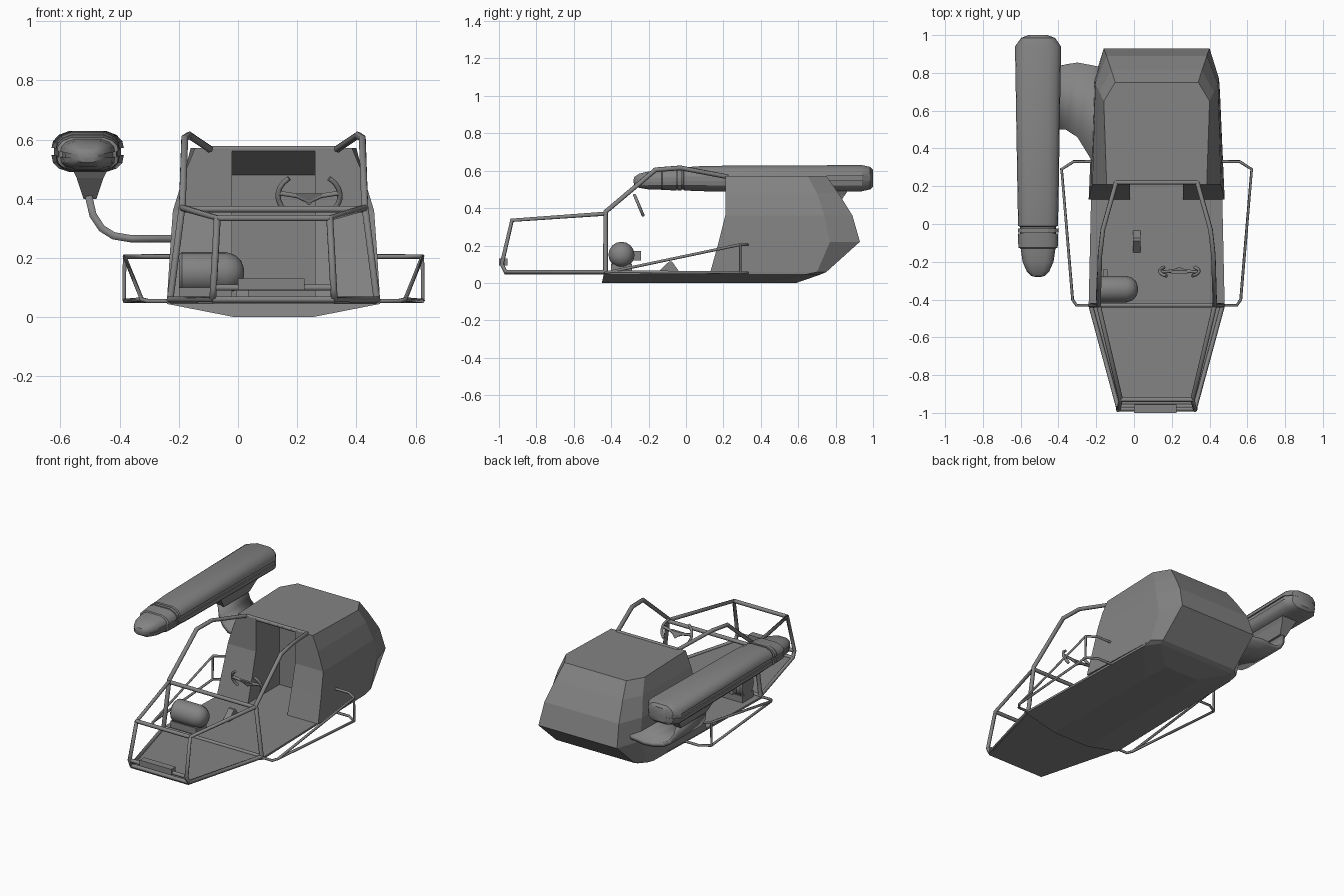
import bpy, bmesh, math
from mathutils import Vector, Matrix

if "Cube" in bpy.data.objects:
    bpy.data.objects.remove(bpy.data.objects["Cube"])

GREY = (0.23, 0.23, 0.23, 1)
mat = bpy.data.materials.new("mid grey")
mat.use_nodes = True
mat.diffuse_color = GREY
mat.node_tree.nodes["Principled BSDF"].inputs["Base Color"].default_value = GREY
CX = 0.12  # centre line of the hull


def add(name, mesh):
    ob = bpy.data.objects.new(name, mesh)
    bpy.context.scene.collection.objects.link(ob)
    mesh.materials.clear()
    mesh.materials.append(mat)
    return ob


def finish(name, bm):
    bmesh.ops.recalc_face_normals(bm, faces=bm.faces)
    mesh = bpy.data.meshes.new(name)
    bm.to_mesh(mesh)
    bm.free()
    return add(name, mesh)


def loft(name, rings, cap_step=None):
    """Skin closed rings; cap_step keeps only the first n points in the last cap."""
    bm = bmesh.new()
    rows = [[bm.verts.new(p) for p in ring] for ring in rings]
    for a, b in zip(rows, rows[1:]):
        for i in range(len(a)):
            j = (i + 1) % len(a)
            bm.faces.new((a[i], a[j], b[j], b[i]))
    bm.faces.new(rows[0])
    bm.faces.new(rows[-1][:cap_step])
    return finish(name, bm)


def box(name, lo, hi):
    ring = lambda z: [(lo[0], lo[1], z), (hi[0], lo[1], z), (hi[0], hi[1], z), (lo[0], hi[1], z)]
    return loft(name, [ring(lo[2]), ring(hi[2])])


def tube(name, points, r=0.011, closed=False):
    cu = bpy.data.curves.new(name, 'CURVE')
    cu.dimensions = '3D'
    cu.bevel_depth, cu.bevel_resolution, cu.use_fill_caps = r, 1, True
    sp = cu.splines.new('POLY')
    sp.points.add(len(points) - 1)
    for p, co in zip(sp.points, points):
        p.co = (*co, 1)
    sp.use_cyclic_u = closed
    tmp = bpy.data.objects.new(name, cu)
    mesh = bpy.data.meshes.new_from_object(tmp)
    bpy.data.objects.remove(tmp)
    return add(name, mesh)


# Lower hull pan and tapered nose floor
def pan(z, y0, w0, y1, w1, y2, w2):
    return [(CX + w0, y0, z), (CX + w1, y1, z), (CX + w2, y2, z),
            (CX - w2, y2, z), (CX - w1, y1, z), (CX - w0, y0, z)]


loft("hull_pan", [pan(0, -0.45, 0.13, 0.4, 0.13, 0.59, 0.12),
                  pan(0.045, -0.44, 0.36, 0.64, 0.335, 0.72, 0.28),
                  pan(0.058, -0.43, 0.36, 0.7, 0.335, 0.75, 0.28)])
nose = lambda z: [(CX - 0.35, -0.43, z), (CX + 0.35, -0.43, z), (CX + 0.205, -0.97, z), (CX - 0.205, -0.97, z)]
loft("nose_floor", [nose(0.045), nose(0.06)])

# Rear cabin with doorway alcove: z, front y, width, corner y, width, rear y, width, alcove y
DOOR = 0.14
levels = [(0.058, 0.13, 0.36, 0.7, 0.335, 0.75, 0.28, 0.45),
          (0.22, 0.175, 0.35, 0.77, 0.33, 0.93, 0.28, 0.45),
          (0.36, 0.21, 0.34, 0.74, 0.325, 0.89, 0.265, 0.45),
          (0.48, 0.21, 0.303, 0.7, 0.303, 0.815, 0.24, 0.45),
          (0.572, 0.21, 0.265, 0.65, 0.28, 0.75, 0.22, 0.212)]
rings = []
for z, y0, w0, y1, w1, y2, w2, back in levels:
    alcove = [(CX - DOOR, y0, z), (CX - DOOR, back, z), (CX + DOOR, back, z), (CX + DOOR, y0, z)]
    rings.append(pan(z, y0, w0, y1, w1, y2, w2) + alcove)
loft("cabin_shell", rings, 6)

# Mirrored frame tubes and side guard rails
for side, s in (("left", 1), ("right", -1)):
    P = lambda w, y, z: (CX + s * w, y, z)
    tube(side + "_nose_frame", [P(0.35, -0.43, 0.06), P(0.205, -0.965, 0.06), P(0.203, -0.985, 0.1),
                                P(0.19, -0.93, 0.335), P(0.308, -0.43, 0.37)], 0.012)
    tube(side + "_door_post", [P(0.35, -0.43, 0.055), P(0.308, -0.43, 0.38), P(0.3, -0.163, 0.605),
                               P(0.285, -0.03, 0.615), P(0.215, 0.22, 0.568)], 0.013)
    for n, z in (("lower", 0.055), ("upper", 0.205)):
        tube(f"{side}_{n}_guard", [P(0.34, -0.43, 0.055), P(0.425, -0.43, 0.055), P(0.445, -0.4, 0.06),
                                   P(0.503, 0.29, z), P(0.44, 0.33, z), P(0.32, 0.33, z)], 0.008)
    tube(side + "_guard_strut", [P(0.505, 0.29, 0.055), P(0.503, 0.29, 0.205)], 0.007)

# Cross bars: half width, y, z
for name, w, y, z in (("dash_bar", 0.308, -0.43, 0.365), ("sill_bar", 0.35, -0.43, 0.06),
                      ("nose_top_bar", 0.19, -0.93, 0.335), ("nose_low_bar", 0.203, -0.98, 0.1),
                      ("nose_sill_bar", 0.205, -0.965, 0.06), ("roof_bar", 0.215, 0.22, 0.568)):
    tube(name, [(CX - w, y, z), (CX + w, y, z)], 0.012)
box("nose_plate", (0.0, -1.0, 0.092), (0.225, -0.955, 0.13))

# Canister with a domed end lying across the floor
dome = [(-0.2, 0.06), (-0.19, 0.07), (-0.04, 0.07), (-0.01, 0.06), (0.01, 0.042), (0.02, 0.015)]
loft("canister", [[(x, -0.345 + r * math.cos(a), 0.15 + r * math.sin(a))
                   for a in [k * math.tau / 16 for k in range(16)]] for x, r in dome])
box("canister_bracket", (-0.2, -0.4, 0.058), (-0.02, -0.29, 0.1))
box("canister_valve", (-0.165, -0.28, 0.12), (-0.14, -0.24, 0.17))

# Floor pedal
loft("pedal", [[(x, -0.15, 0.058), (x, -0.09, 0.115), (x, -0.075, 0.115), (x, -0.035, 0.058)]
               for x in (-0.005, 0.035)])

# Steering yoke: two grip arcs, spokes and hub on a tilted plane
up = Vector((0, -0.39, 0.92))
center = Vector((0.24, -0.25, 0.41))
yoke = lambda u, v: center + Vector((u, 0, 0)) + up * v
for side, s in (("left", 1), ("right", -1)):
    arc = [math.radians(a) for a in range(-40, 51, 15)]
    tube(side + "_grip", [yoke(s * 0.105 * math.cos(a), 0.085 * math.sin(a)) for a in arc], 0.009)
    tube(side + "_spoke", [yoke(s * 0.1, 0.01), yoke(s * 0.04, 0), yoke(0, -0.02)], 0.009)
loft("yoke_hub", [[yoke(u, v) + Vector((0, d, 0)) for u, v in ((-0.045, 0.008), (0.045, 0.008), (0, -0.035))]
                  for d in (-0.008, 0.008)])

# Side engine pod lofted along y: y, half width, half height, centre z
half = [(0.5, 1), (0.8, 0.8), (0.96, 0.5), (1, 0.18), (0.93, 0.18),
        (0.93, -0.18), (1, -0.18), (0.96, -0.55), (0.8, -0.82), (0.5, -1)]
section = half + [(-u, v) for u, v in reversed(half)]


def pod(name, stations):
    ob = loft(name, [[(-0.508 + u * w, y, zc + v * h) for u, v in section] for y, w, h, zc in stations])
    return ob


pod("pod_body", [(1.0, 0.05, 0.045, 0.56), (0.985, 0.09, 0.06, 0.56), (0.94, 0.122, 0.07, 0.56),
                 (0.1, 0.108, 0.068, 0.558), (-0.01, 0.105, 0.062, 0.556), (-0.015, 0.095, 0.055, 0.555),
                 (-0.05, 0.095, 0.055, 0.555)])
pod("pod_collar", [(-0.025, 0.107, 0.062, 0.556), (-0.045, 0.107, 0.062, 0.556)])
pod("pod_nose", [(-0.05, 0.107, 0.06, 0.555), (-0.125, 0.104, 0.056, 0.552), (-0.13, 0.092, 0.052, 0.55),
                 (-0.2, 0.082, 0.048, 0.548), (-0.25, 0.06, 0.038, 0.546), (-0.275, 0.035, 0.022, 0.545),
                 (-0.28, 0.015, 0.01, 0.545)])

# Keel under the pod and curved pylon wing joining it to the cabin
loft("pod_keel", [[(-0.5 - w, y0, z), (-0.5 + w, y0, z), (-0.5 + w, y1, z), (-0.5 - w, y1, z)]
                  for z, w, y0, y1 in ((0.4, 0.022, 0.54, 0.8), (0.47, 0.045, 0.48, 0.85), (0.5, 0.06, 0.46, 0.87))])
wing = [(-0.505, 0.41, 0.53, 0.8), (-0.49, 0.345, 0.52, 0.81), (-0.46, 0.3, 0.51, 0.82),
        (-0.42, 0.275, 0.5, 0.83), (-0.36, 0.265, 0.5, 0.845), (-0.3, 0.265, 0.46, 0.855),
        (-0.22, 0.265, 0.33, 0.84), (-0.17, 0.265, 0.28, 0.83)]
bm = bmesh.new()
rows = [(bm.verts.new((x, y0, z)), bm.verts.new((x, y1, z))) for x, z, y0, y1 in wing]
for a, b in zip(rows, rows[1:]):
    bm.faces.new((a[0], b[0], b[1], a[1]))
pylon = finish("pylon_wing", bm)
solid = pylon.modifiers.new("thickness", 'SOLIDIFY')
solid.thickness, solid.offset = 0.025, 0

# Soft shading on the rounded parts
bpy.ops.object.select_all(action='DESELECT')
for ob in bpy.data.objects:
    if ob.name.startswith(("pod_body", "pod_nose", "canister", "pylon_wing")):
        ob.select_set(True)
        bpy.context.view_layer.objects.active = ob
bpy.ops.object.shade_smooth_by_angle(angle=math.radians(32))
